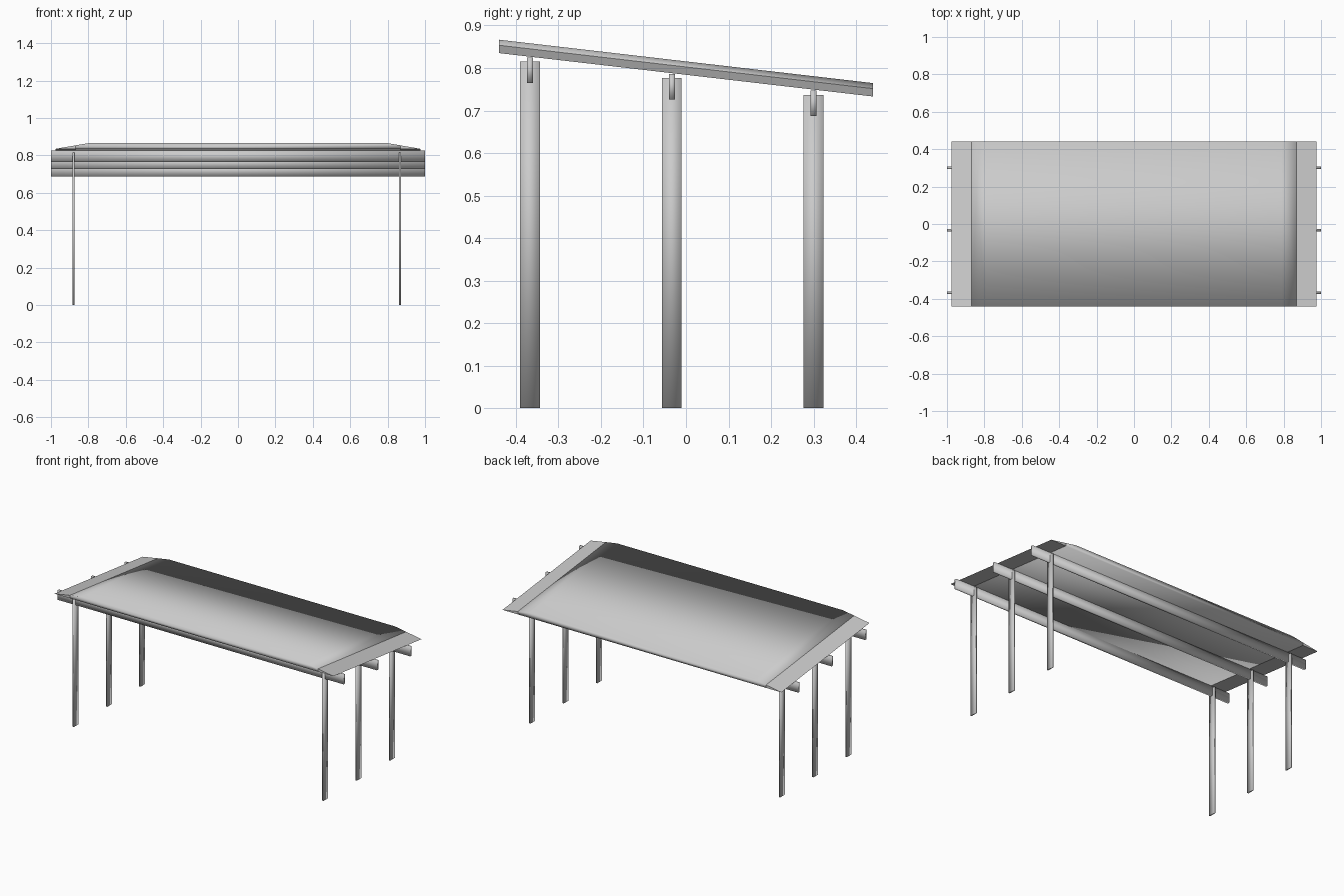
import bpy, bmesh

if "Cube" in bpy.data.objects:
    bpy.data.objects.remove(bpy.data.objects["Cube"])

SLOPE = -0.116          # roof drop per unit of depth
HALF_DEPTH = 0.44


def finish(name, bm, smooth):
    bmesh.ops.recalc_face_normals(bm, faces=bm.faces)
    for f in bm.faces:
        f.smooth = smooth
    me = bpy.data.meshes.new(name)
    bm.to_mesh(me)
    bm.free()
    ob = bpy.data.objects.new(name, me)
    bpy.context.collection.objects.link(ob)
    return ob


def box(name, x0, x1, y0, y1, z0, z1):
    bm = bmesh.new()
    bmesh.ops.create_cube(bm, size=1)
    for v in bm.verts:
        v.co.x = x1 if v.co.x > 0 else x0
        v.co.y = y1 if v.co.y > 0 else y0
        v.co.z = z1 if v.co.z > 0 else z0
    return finish(name, bm, True)


def sloped_prism(name, profile, smooth):
    """Sweep an x-z profile along y, following the roof pitch."""
    bm = bmesh.new()
    rings = [[bm.verts.new((x, y, z + SLOPE * y)) for x, z in profile]
             for y in (-HALF_DEPTH, HALF_DEPTH)]
    n = len(profile)
    for ring in rings:
        bm.faces.new(ring)
    for i in range(n):
        j = (i + 1) % n
        bm.faces.new((rings[0][i], rings[0][j], rings[1][j], rings[1][i]))
    return finish(name, bm, smooth)


# Roof: softly shaded slab with shallow bevelled ends
BOTTOM, EDGE, TOP = 0.784, 0.8025, 0.8155
sloped_prism("roof_panel", [(-0.868, BOTTOM), (0.868, BOTTOM), (0.868, EDGE),
                            (0.79, TOP), (-0.79, TOP), (-0.868, EDGE)], True)

# Flat tapering eaves that continue the end slopes
for side, s in (("left", -1), ("right", 1)):
    sloped_prism(f"eave_{side}", [(s * 0.868, BOTTOM), (s * 0.975, BOTTOM),
                                  (s * 0.868, EDGE)], False)

# Three beams, each carried by a pair of thin posts
frames = (("front", -0.367, 0.825), ("middle", -0.033, 0.786), ("back", 0.300, 0.747))
for row, y, z in frames:
    box(f"{row}_beam", -1, 1, y - 0.007, y + 0.007, z - 0.06, z)
    for side, x in (("left", -0.88), ("right", 0.866)):
        box(f"{row}_{side}_post", x - 0.005, x + 0.005,
            y - 0.023, y + 0.023, 0, z - 0.01)
